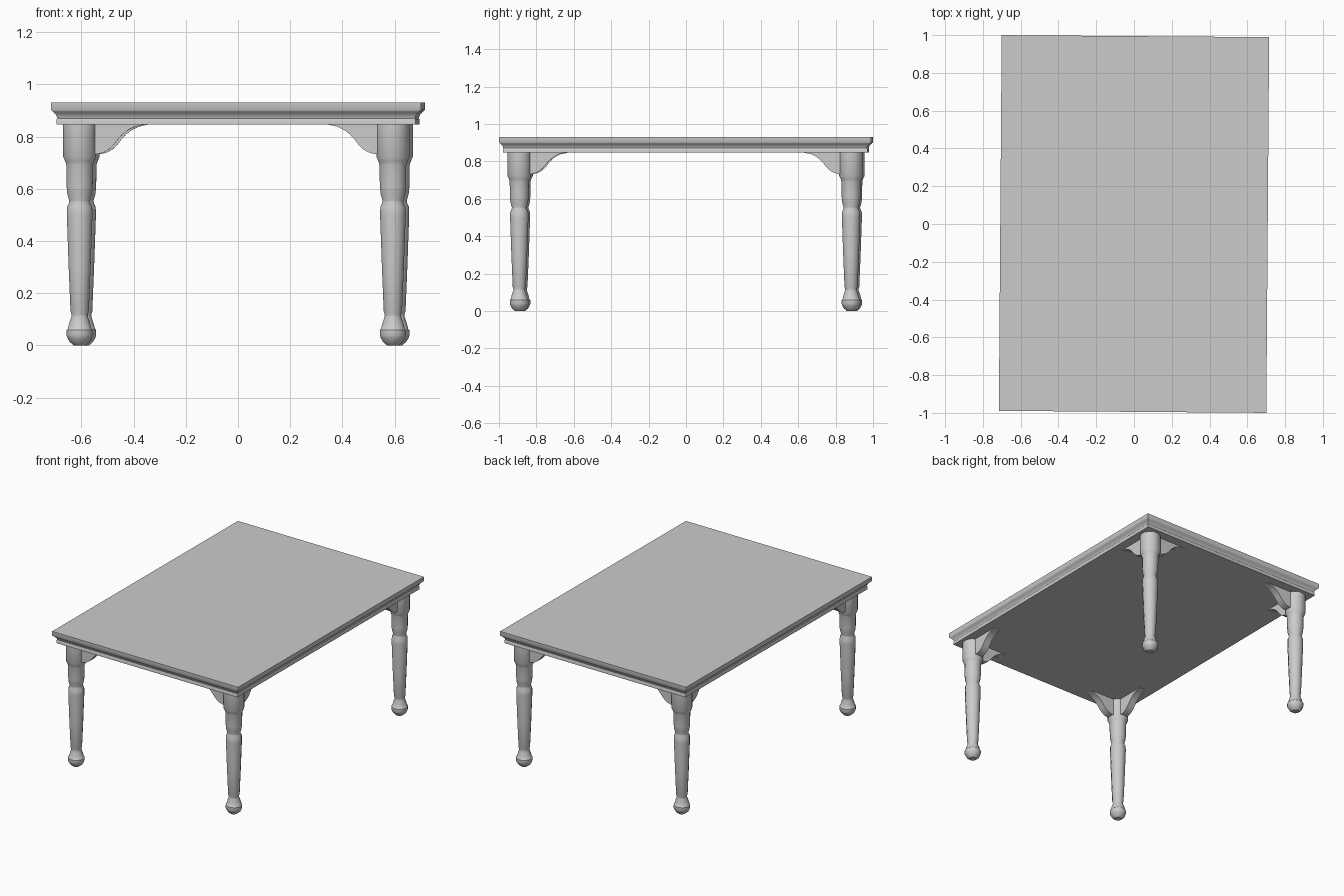
import bpy, bmesh, math
from mathutils import Matrix, Vector

if "Cube" in bpy.data.objects:
    bpy.data.objects.remove(bpy.data.objects["Cube"])

TWIST = Matrix.Rotation(-0.0075, 4, 'Z')   # the whole table sits slightly turned
LEG_X, LEG_Y = 0.60, 0.887
UNDER = 0.847                              # underside of the top


def finish(name, bm, smooth_angle):
    bmesh.ops.recalc_face_normals(bm, faces=bm.faces[:])
    bm.transform(TWIST)
    mesh = bpy.data.meshes.new(name)
    bm.to_mesh(mesh)
    bm.free()
    mesh.shade_smooth()
    mesh.set_sharp_from_angle(angle=math.radians(smooth_angle))
    obj = bpy.data.objects.new(name, mesh)
    bpy.context.collection.objects.link(obj)
    return obj


def loft(bm, rings):
    """Skin a list of closed point rings and cap both ends."""
    loops = [[bm.verts.new(p) for p in ring] for ring in rings]
    for a, b in zip(loops, loops[1:]):
        n = len(a)
        for i in range(n):
            bm.faces.new((a[i], a[(i + 1) % n], b[(i + 1) % n], b[i]))
    bm.faces.new(loops[0])
    bm.faces.new(loops[-1])


# Table top: moulded edge as (height, inset)
edge = [(UNDER, 0.020), (0.866, 0.020), (0.870, 0.023), (0.880, 0.020),
        (0.889, 0.013), (0.896, 0.005), (0.902, 0.0), (0.930, 0.0)]
bm = bmesh.new()
loft(bm, [[(sx * (0.708 - d), sy * (0.9945 - d), z)
           for sx, sy in ((-1, -1), (1, -1), (1, 1), (-1, 1))] for z, d in edge])
finish("table_top", bm, 40)

# Turned leg profile as (radius, height)
leg_profile = [(0.022, 0.0), (0.038, 0.013), (0.047, 0.03), (0.050, 0.038),
               (0.050, 0.058), (0.045, 0.064), (0.040, 0.085), (0.032, 0.108),
               (0.031, 0.118), (0.035, 0.130), (0.042, 0.30), (0.049, 0.50),
               (0.048, 0.53), (0.040, 0.548), (0.040, 0.555), (0.047, 0.58),
               (0.050, 0.61), (0.051, 0.69), (0.055, 0.705), (0.063, 0.722),
               (0.063, UNDER + 0.002)]

# Ogee bracket outline as (distance from leg centre, height)
bracket_outline = [(0.0, UNDER + 0.002), (0.0, 0.733), (0.070, 0.733), (0.092, 0.739),
                   (0.113, 0.751), (0.130, 0.767), (0.146, 0.788), (0.164, 0.808),
                   (0.186, 0.825), (0.212, 0.838), (0.250, 0.846), (0.250, UNDER + 0.002)]
HALF_THICK = 0.025
SIDES = 12

for sy, fb in ((-1, "front"), (1, "back")):
    for sx, lr in ((-1, "left"), (1, "right")):
        centre = Vector((sx * LEG_X, sy * LEG_Y, 0))

        # Leg
        bm = bmesh.new()
        k = 1 / math.cos(math.pi / SIDES)
        loft(bm, [[centre + Vector((k * r * math.cos(a), k * r * math.sin(a), z))
                   for a in (2 * math.pi * (i + 0.5) / SIDES for i in range(SIDES))]
                  for r, z in leg_profile])
        finish(f"{fb}_{lr}_leg", bm, 38)

        # Two brackets reaching inwards along the table edges
        for label, along, across in (("end", Vector((-sx, 0, 0)), Vector((0, 1, 0))),
                                     ("side", Vector((0, -sy, 0)), Vector((1, 0, 0)))):
            bm = bmesh.new()
            loft(bm, [[centre + along * u + across * t + Vector((0, 0, z))
                       for u, z in bracket_outline] for t in (-HALF_THICK, HALF_THICK)])
            finish(f"{fb}_{lr}_{label}_bracket", bm, 35)
